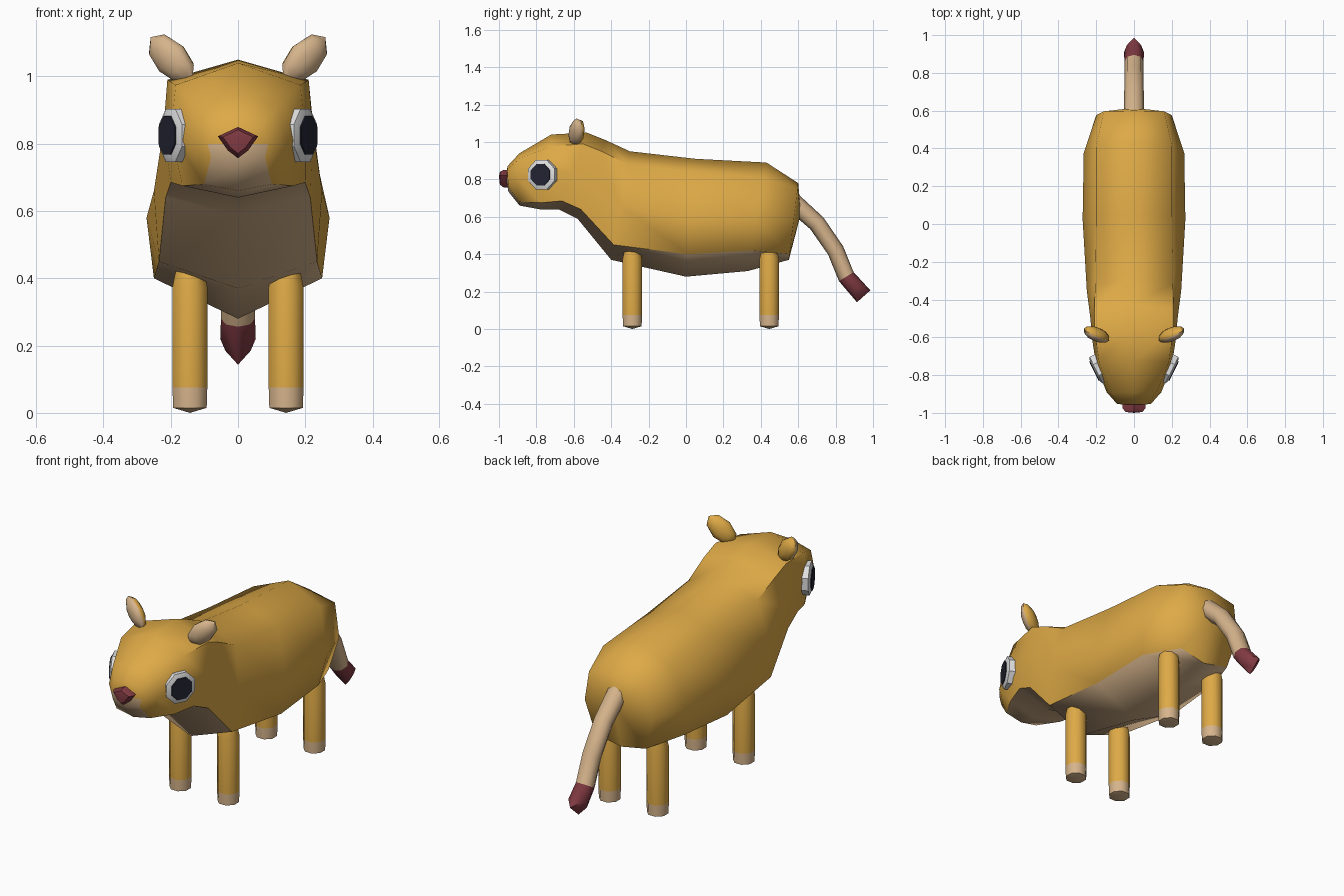
import bpy, bmesh, math
from mathutils import Vector, Matrix

cube = bpy.data.objects.get("Cube")
if cube:
    bpy.data.objects.remove(cube, do_unlink=True)


def material(name, rgb):
    m = bpy.data.materials.new(name)
    m.use_nodes = True
    m.diffuse_color = (*rgb, 1)
    bsdf = m.node_tree.nodes["Principled BSDF"]
    bsdf.inputs["Base Color"].default_value = (*rgb, 1)
    bsdf.inputs["Roughness"].default_value = 0.8
    return m


FUR = material("golden fur", (0.73, 0.40, 0.062))
CREAM = material("cream fur", (0.67, 0.455, 0.26))
RED = material("dark red", (0.22, 0.043, 0.055))
WHITE = material("eye white", (0.75, 0.75, 0.76))
BLACK = material("pupil dark", (0.017, 0.018, 0.032))


def finish(name, bm, mats, rule=None, angle=50):
    """Turn a bmesh into an object; rule(face) picks the material slot."""
    bmesh.ops.recalc_face_normals(bm, faces=bm.faces)
    bm.normal_update()
    for f in bm.faces:
        if rule:
            f.material_index = rule(f)
    me = bpy.data.meshes.new(name)
    bm.to_mesh(me)
    bm.free()
    for m in mats:
        me.materials.append(m)
    ob = bpy.data.objects.new(name, me)
    bpy.context.collection.objects.link(ob)
    bpy.ops.object.select_all(action="DESELECT")
    ob.select_set(True)
    bpy.context.view_layer.objects.active = ob
    bpy.ops.object.shade_smooth_by_angle(angle=math.radians(angle))
    return ob


def loft(bm, rings, start=None, end=None):
    """Skin closed rings of points; ends close to a point if given, else flat."""
    vs = [[bm.verts.new(p) for p in r] for r in rings]
    n = len(vs[0])
    for a, b in zip(vs, vs[1:]):
        for i in range(n):
            j = (i + 1) % n
            bm.faces.new((a[i], a[j], b[j], b[i]))
    for ring, tip in ((vs[0], start), (vs[-1], end)):
        if tip is None:
            bm.faces.new(ring)
        else:
            t = bm.verts.new(tip)
            for i in range(n):
                bm.faces.new((ring[i], ring[(i + 1) % n], t))


# Body and head: (top y, top z), upper (x, z), side (x, z), lower (x, z), (bottom y, bottom z)
SECTIONS = [
    ((-.955, .87), (.07, .855), (.09, .80), (.08, .76), (-.95, .735)),
    ((-.89, .94), (.12, .91), (.145, .80), (.10, .68), (-.89, .66)),
    ((-.72, 1.04), (.185, .975), (.20, .83), (.165, .675), (-.78, .64)),
    ((-.53, 1.05), (.21, .99), (.222, .84), (.20, .685), (-.68, .64)),
    ((-.43, 1.01), (.21, .95), (.23, .79), (.215, .64), (-.58, .59)),
    ((-.30, .95), (.205, .88), (.25, .66), (.235, .45), (-.40, .37)),
    ((.05, .91), (.20, .84), (.272, .58), (.25, .40), (0, .28)),
    ((.43, .89), (.20, .81), (.266, .58), (.235, .42), (.33, .31)),
    ((.60, .78), (.16, .75), (.20, .58), (.15, .40), (.55, .37)),
]


def body_ring(section):
    (yt, zt), *sides, (yb, zb) = section
    half = [(x, yb + (yt - yb) * (z - zb) / (zt - zb), z) for x, z in sides]
    mirrored = [(-x, y, z) for x, y, z in reversed(half)]
    return [(0, yt, zt)] + half + [(0, yb, zb)] + mirrored


bm = bmesh.new()
loft(bm, [body_ring(s) for s in SECTIONS], start=(0, -.96, .80), end=(0, .615, .62))
bm.verts.ensure_lookup_table()
bottoms = {8 * r + 4 for r in range(len(SECTIONS))}


# Cream runs along the strip touching the bottom line, and the muzzle front
def body_rule(f):
    c = f.calc_center_median()
    if c.y > .56:
        return 0
    if c.y < -.952:
        return int(c.z < .80)
    return int(any(v.index in bottoms for v in f.verts))


bm.verts.index_update()
finish("body", bm, [FUR, CREAM], body_rule, 60)

# Legs with cream feet
for side, sx in (("left", 1), ("right", -1)):
    for end, y in (("front", -.287), ("rear", .445)):
        bm = bmesh.new()
        rings = []
        for z, r in ((.015, .054), (.075, .056), (.375, .056), (.42, .046)):
            rings.append([(sx * .143 + r * math.cos(a), y + r * math.sin(a), z)
                          for a in (math.pi * (k + .5) / 4 for k in range(8))])
        loft(bm, rings, start=(sx * .143, y, .0))
        finish(f"{end}_{side}_leg", bm, [FUR, CREAM],
               lambda f: int(f.calc_center_median().z < .07))

# Tail: eight-sided tube along a drooping path, with a chisel-pointed red tip
PATH = [(.56, .69, .05), (.70, .565, .047), (.80, .42, .046), (.857, .28, .046), (.95, .175, .048)]
bm = bmesh.new()
rings = []
for i, (y, z, r) in enumerate(PATH):
    a, b = PATH[max(i - 1, 0)], PATH[min(i + 1, len(PATH) - 1)]
    d = Vector((0, b[0] - a[0], b[1] - a[1])).normalized()
    up = Vector((0, -d.z, d.y))
    ring = []
    for k in range(8):
        t = math.pi * k / 4
        p = Vector((r * 1.1 * math.cos(t), y, z)) + up * r * math.sin(t)
        if i == len(PATH) - 1:
            p -= d * .06 * abs(math.cos(t))
        ring.append(p)
    rings.append(ring)
loft(bm, rings, end=(0, .95, .175))
bm.verts.index_update()
finish("tail", bm, [CREAM, RED], lambda f: int(all(v.index >= 24 for v in f.verts)))

# Nose: tapered shield
SHIELD = [(0, .85), (.06, .822), (.03, .78), (0, .757), (-.03, .78), (-.06, .822)]
bm = bmesh.new()
loft(bm, [[(x * s, y, .815 + (z - .815) * s) for x, z in SHIELD]
          for y, s in ((-.935, 1), (-.975, 1), (-.995, .75))], end=(0, -1, .815))
finish("nose", bm, [RED], angle=40)


def frame(center, normal, up, sx):
    """Matrix with local z along normal and local y near up, mirrored by sx."""
    n = Vector(normal).normalized()
    u = Vector(up)
    u = (u - n * u.dot(n)).normalized()
    r = u.cross(n)
    m = Matrix((r, u, n)).transposed().to_4x4()
    m.translation = center
    return Matrix.Scale(sx, 4, (1, 0, 0)) @ m


for side, sx in (("left", 1), ("right", -1)):
    # Eyes: octagonal white plate with a raised dark pupil
    m = frame((.197, -.772, .825), (.9, -.44, 0), (0, 0, 1), sx)
    for part, mat, profile in (
            ("eye", WHITE, ((-.03, .085), (.004, .085), (.014, .06))),
            ("pupil", BLACK, ((.010, .063), (.017, .061)))):
        bm = bmesh.new()
        loft(bm, [[m @ Vector((r * math.cos(a), r * math.sin(a), h))
                   for a in (math.pi * (k + .5) / 4 for k in range(8))] for h, r in profile])
        finish(f"{side}_{part}", bm, [mat], angle=25)

    # Ears: flattened ovals leaning outwards, cream on the front
    m = frame((.198, -.585, 1.052), (.45, -.85, -.15), (.69, .18, .69), sx)
    facing = m.to_3x3() @ Vector((0, 0, 1))
    bm = bmesh.new()
    bmesh.ops.create_uvsphere(bm, u_segments=8, v_segments=6, radius=1,
                              matrix=m @ Matrix.Diagonal((.056, .092, .036, 1)))
    finish(f"{side}_ear", bm, [FUR, CREAM], lambda f: int(f.normal.dot(facing) > .3))
